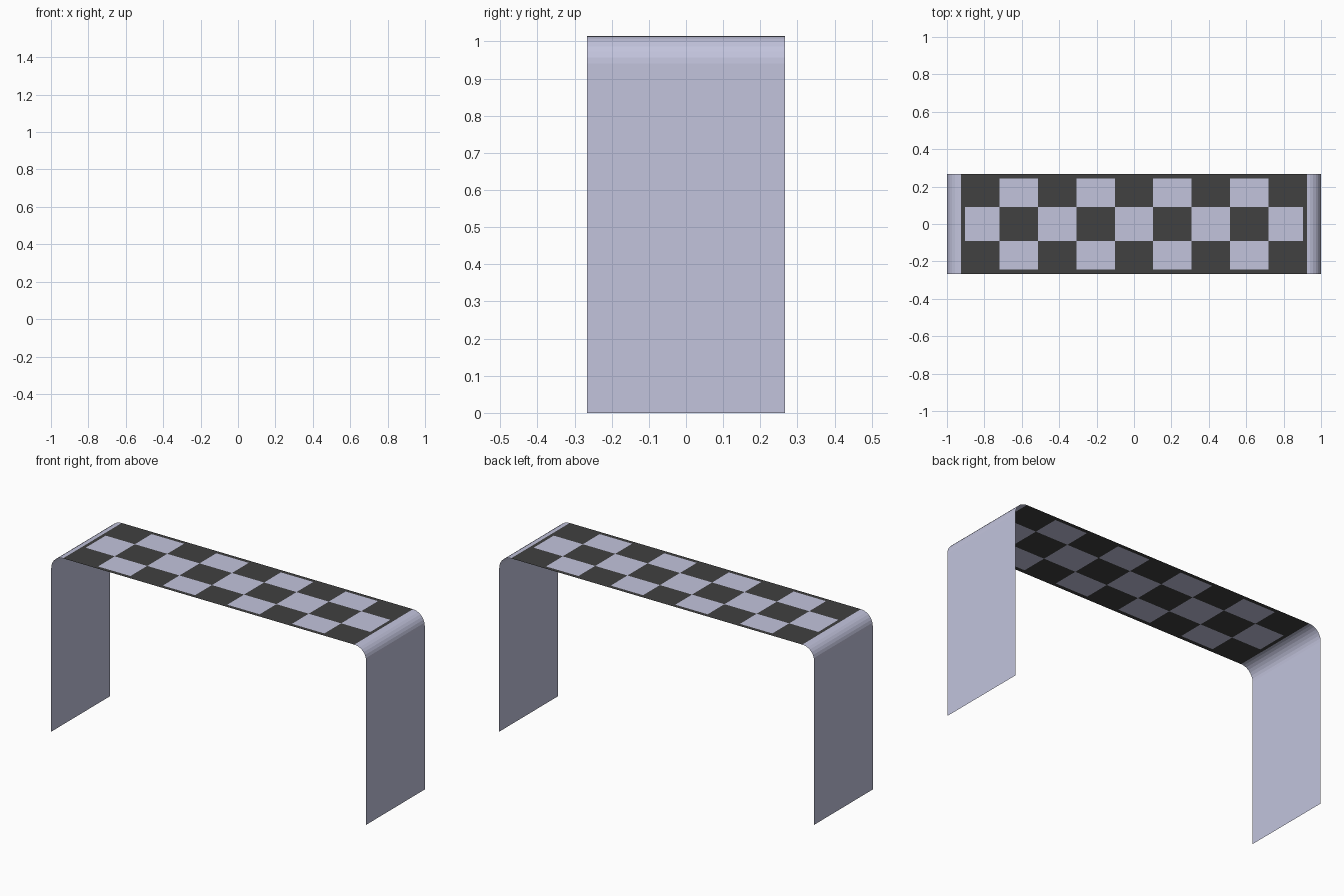
import bpy, bmesh, math

if "Cube" in bpy.data.objects:
    bpy.data.objects.remove(bpy.data.objects["Cube"])

H, W, R, SEG = 1.015, 0.266, 0.075, 7   # height, half depth, bend radius, bend facets


def material(name, color):
    m = bpy.data.materials.new(name)
    m.diffuse_color = (*color, 1)
    m.use_nodes = True
    m.node_tree.nodes["Principled BSDF"].inputs["Base Color"].default_value = m.diffuse_color
    return m


light = material("pale lavender", (0.54, 0.55, 0.72))
dark = material("charcoal", (0.052, 0.052, 0.052))


def finish(bm, name, mats):
    me = bpy.data.meshes.new(name)
    bm.to_mesh(me)
    bm.free()
    for m in mats:
        me.materials.append(m)
    ob = bpy.data.objects.new(name, me)
    bpy.context.collection.objects.link(ob)


# Thin side panels, each with a rounded bend into the top
def side(name, s):
    prof = [(1, 0)]
    for i in range(SEG + 1):
        a = math.pi / 2 * i / SEG
        prof.append((1 - R + R * math.cos(a), H - R + R * math.sin(a)))
    bm = bmesh.new()
    rows = [[bm.verts.new((s * x, y, z)) for y in (-W, W)] for x, z in prof]
    for a, b in zip(rows, rows[1:]):
        f = [a[0], a[1], b[1], b[0]]
        bm.faces.new(f if s > 0 else f[::-1])
    finish(bm, name, [light])


side("right_leg", 1)
side("left_leg", -1)

# Top sheet: grid of tiles, coloured as a checkerboard inside a dark border
half = [0.102, 0.308, 0.513, 0.719, 0.904, 1 - R]
xs = [-x for x in reversed(half)] + half
ys = [-W, -0.243, -0.091, 0.091, 0.243, W]
bm = bmesh.new()
grid = [[bm.verts.new((x, y, H)) for y in ys] for x in xs]
for i in range(len(xs) - 1):
    for j in range(len(ys) - 1):
        f = bm.faces.new((grid[i][j], grid[i + 1][j], grid[i + 1][j + 1], grid[i][j + 1]))
        border = i in (0, len(xs) - 2) or j in (0, len(ys) - 2)
        f.material_index = 1 if border or (i + j) % 2 == 0 else 0
finish(bm, "checkered_top", [light, dark])
